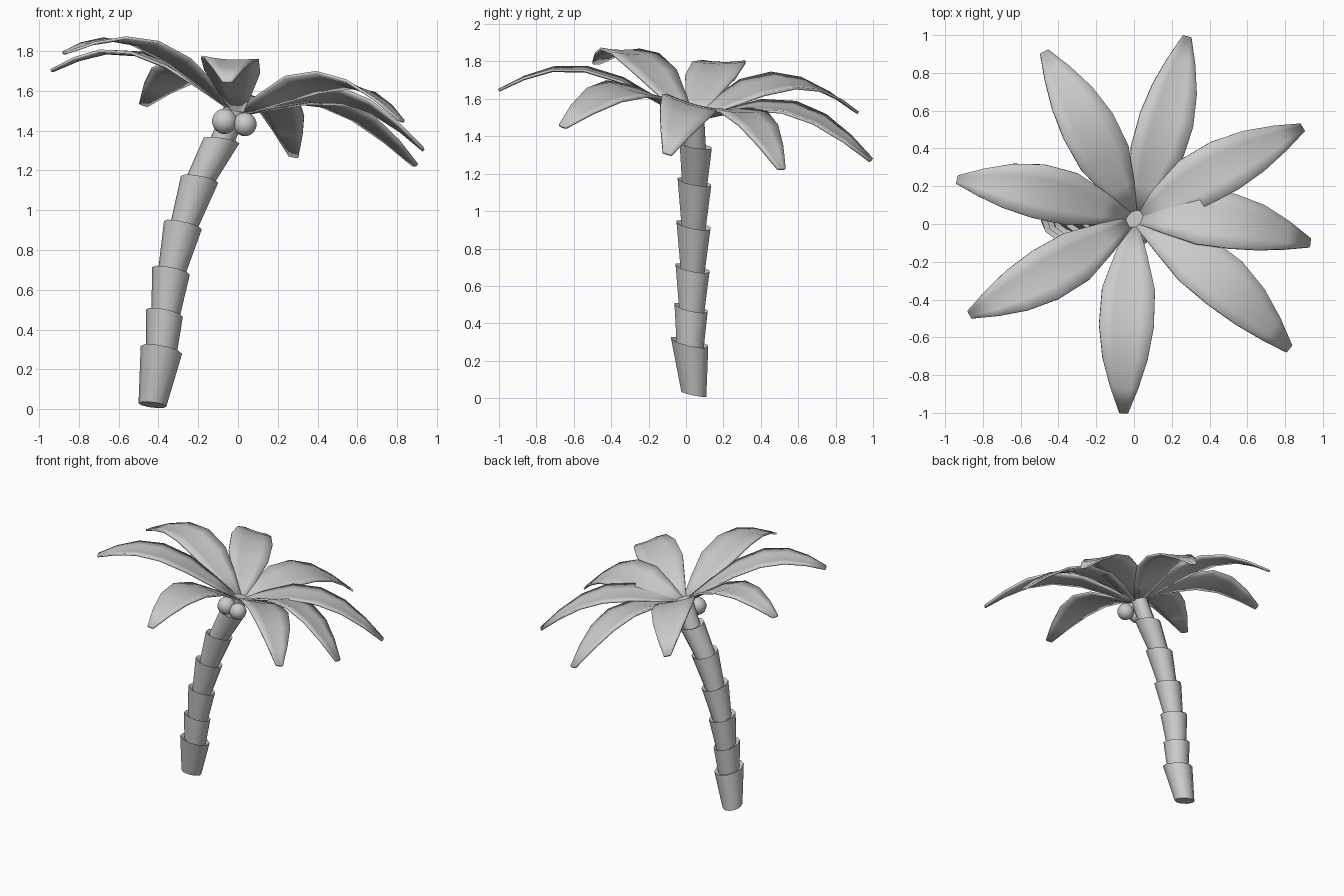
import bpy, bmesh
from math import sin, cos, pi, radians
from mathutils import Vector

if "Cube" in bpy.data.objects:
    bpy.data.objects.remove(bpy.data.objects["Cube"])


def finish(name, bm, angle):
    bmesh.ops.recalc_face_normals(bm, faces=bm.faces)
    mesh = bpy.data.meshes.new(name)
    bm.to_mesh(mesh)
    bm.free()
    ob = bpy.data.objects.new(name, mesh)
    bpy.context.collection.objects.link(ob)
    bpy.ops.object.select_all(action='DESELECT')
    ob.select_set(True)
    bpy.context.view_layer.objects.active = ob
    bpy.ops.object.shade_smooth_by_angle(angle=radians(angle))
    return ob


# Trunk: flared segments, each ring (x, y, z, radius, slope in x, slope in y)
rings = [
    (-.43, .042, .022, .07, -.12, -.2), (-.385, .02, .298, .104, -.19, -.22),
    (-.385, .022, .285, .076, -.2, -.2), (-.37, .027, .483, .093, -.2, -.22),
    (-.365, .03, .468, .07, -.2, -.2), (-.337, .035, .695, .095, -.2, -.2),
    (-.335, .035, .68, .067, -.2, -.2), (-.277, .04, .925, .095, -.22, -.2),
    (-.275, .04, .91, .067, -.2, -.2), (-.193, .045, 1.155, .094, -.18, -.2),
    (-.195, .045, 1.14, .07, -.2, -.2), (-.083, .052, 1.35, .09, -.15, -.15),
    (-.085, .05, 1.335, .06, -.2, -.15), (-.01, .04, 1.51, .06, -.2, -.15),
]
SIDES = 10
bm = bmesh.new()
loops = []
for x, y, z, r, a, b in rings:
    loop = []
    for i in range(SIDES):
        dx, dy = r * cos(2 * pi * i / SIDES), r * sin(2 * pi * i / SIDES)
        loop.append(bm.verts.new((x + dx, y + dy, z + a * dx + b * dy)))
    loops.append(loop)
for p, q in zip(loops, loops[1:]):
    for i in range(SIDES):
        j = (i + 1) % SIDES
        bm.faces.new((p[i], p[j], q[j], q[i]))
bm.faces.new(loops[0][::-1])
bm.faces.new(loops[-1])
finish("trunk", bm, 45)

# Coconuts
for i, (c, r) in enumerate([((-.068, -.045, 1.447), .064), ((.035, -.05, 1.432), .06)]):
    bm = bmesh.new()
    bmesh.ops.create_uvsphere(bm, u_segments=14, v_segments=9, radius=r)
    bmesh.ops.translate(bm, verts=bm.verts, vec=c)
    finish(f"coconut_{i + 1}", bm, 60)

# Fronds: shared profile (distance, height, half width) on a crown leaning with the trunk
profile = [(.03, -.01, .03), (.18, .06, .085), (.36, .135, .14), (.55, .168, .145),
           (.72, .145, .12), (.87, .08, .075), (1, 0, .024)]
# tip x, tip y, tip z, sideways bend, roll
fronds = [
    (.28, .99, 1.27, -.02, 0), (.89, .51, 1.225, .02, 0),
    (.93, -.1, 1.305, .06, -.12), (.82, -.66, 1.45, .05, 0),
    (-.055, -1, 1.645, -.01, .17), (-.87, -.48, 1.79, .02, 0),
    (-.935, .235, 1.7, -.035, -.2), (-.475, .91, 1.53, -.02, 0),
]
for n, (tx, ty, tz, bend, roll) in enumerate(fronds):
    tip = Vector((tx, ty, 0))
    left = Vector((-ty, tx, 0)).normalized()
    base = 1.505
    bm = bmesh.new()
    rows = []
    for s, h, w in profile:
        row = []
        for t in (-1, -.5, 0, .5, 1):
            side = t * w
            p = tip * s + left * (side + bend * sin(pi * s))
            lean = -.238 * left.x - .156 * left.y + roll
            p.z = base + (tz - base) * s + h + lean * side + .08 * w * t * t
            p.y += .025 * (1 - s)
            row.append(bm.verts.new(p))
        rows.append(row)
    for a, b in zip(rows, rows[1:]):
        for i in range(4):
            bm.faces.new((a[i], a[i + 1], b[i + 1], b[i]))
    ob = finish(f"frond_{n + 1}", bm, 40)
    m = ob.modifiers.new("thickness", 'SOLIDIFY')
    m.thickness = .014
    m.offset = 0
    bpy.ops.object.modifier_apply(modifier=m.name) if ob.modifiers[-1] == m else None
